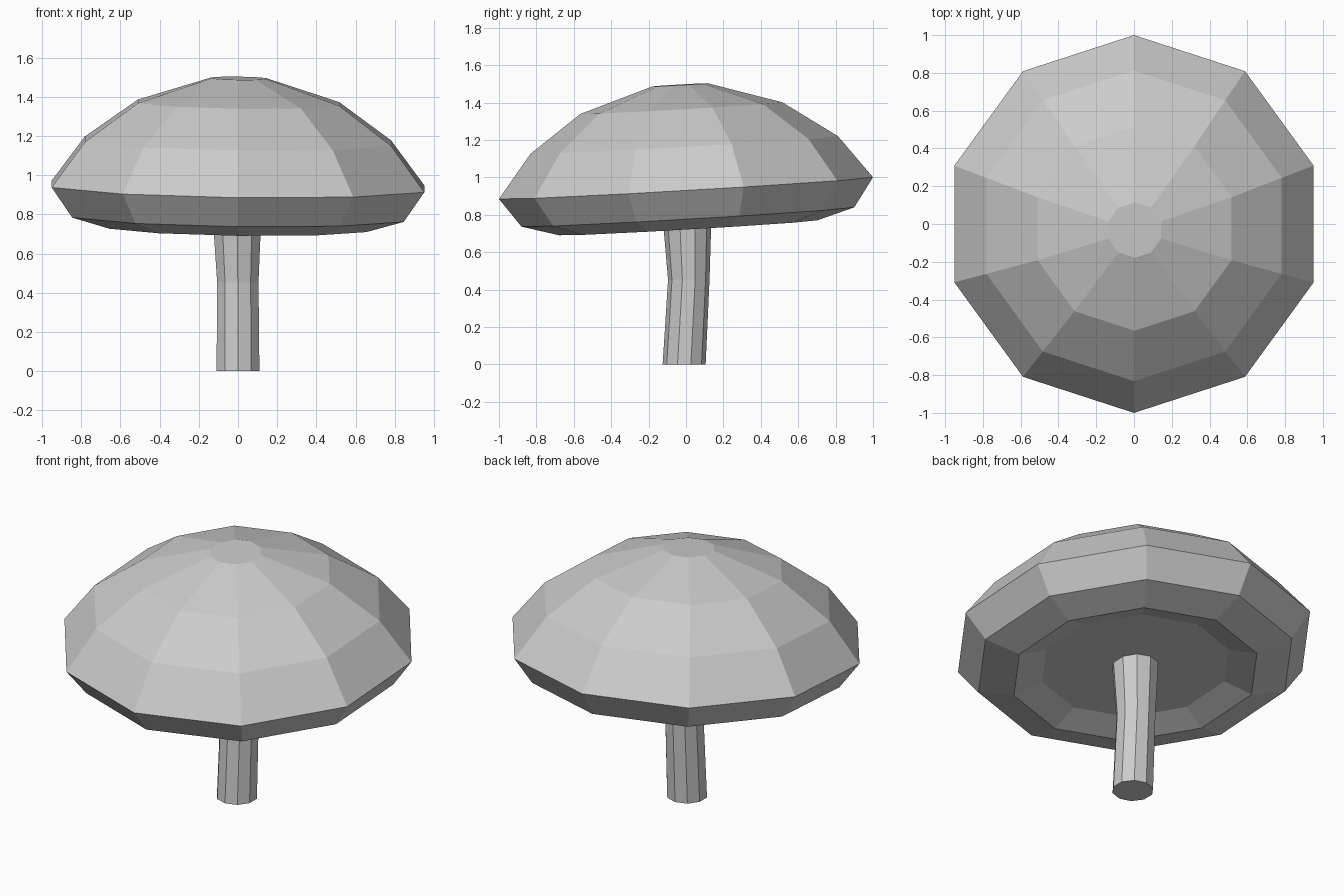
import bpy, bmesh
from math import sin, cos, pi

if "Cube" in bpy.data.objects:
    bpy.data.objects.remove(bpy.data.objects["Cube"])

SIDES = 10
TILT_X, TILT_Y = -0.013, 0.058  # slight lean of the cap


def lathe(name, rings, close_first=False, close_last=False):
    """Loft faceted rings given as (radius, centre x, centre y, z, tilt factor)."""
    bm = bmesh.new()
    loops = []
    for r, cx, cy, z, t in rings:
        loop = []
        for i in range(SIDES):
            a = pi / 2 + 2 * pi * i / SIDES
            x, y = cx + r * cos(a), cy + r * sin(a)
            loop.append(bm.verts.new((x, y, z + t * (TILT_X * x + TILT_Y * y))))
        loops.append(loop)
    for lo, hi in zip(loops, loops[1:]):
        for i in range(SIDES):
            j = (i + 1) % SIDES
            bm.faces.new((lo[i], lo[j], hi[j], hi[i]))
    if close_first:
        bm.faces.new(loops[0][::-1])
    if close_last:
        bm.faces.new(loops[-1])
    bm.normal_update()
    mesh = bpy.data.meshes.new(name)
    bm.to_mesh(mesh)
    bm.free()
    obj = bpy.data.objects.new(name, mesh)
    bpy.context.collection.objects.link(obj)
    return obj


# ring shared by the stem and the recessed underside
joint = (0.13, -0.005, 0.006, 0.785, 1)

# mushroom cap: recessed underside, lip, rim, dome
lathe("cap", [
    joint,
    (0.53, 0, 0.012, 0.785, 1),
    (0.69, 0, 0.012, 0.73, 1),
    (0.89, 0, 0.01, 0.788, 1),
    (1.00, 0, 0.0, 0.943, 1),
    (0.822, 0, -0.01, 1.174, 1),
    (0.54, 0.003, -0.025, 1.372, 1),
    (0.147, 0.004, -0.032, 1.497, 1),
], close_last=True)

# slightly bent stem
lathe("stem", [
    (0.115, 0, -0.01, 0, 0),
    (0.111, -0.001, 0.015, 0.455, 0.5),
    joint,
], close_first=True)
